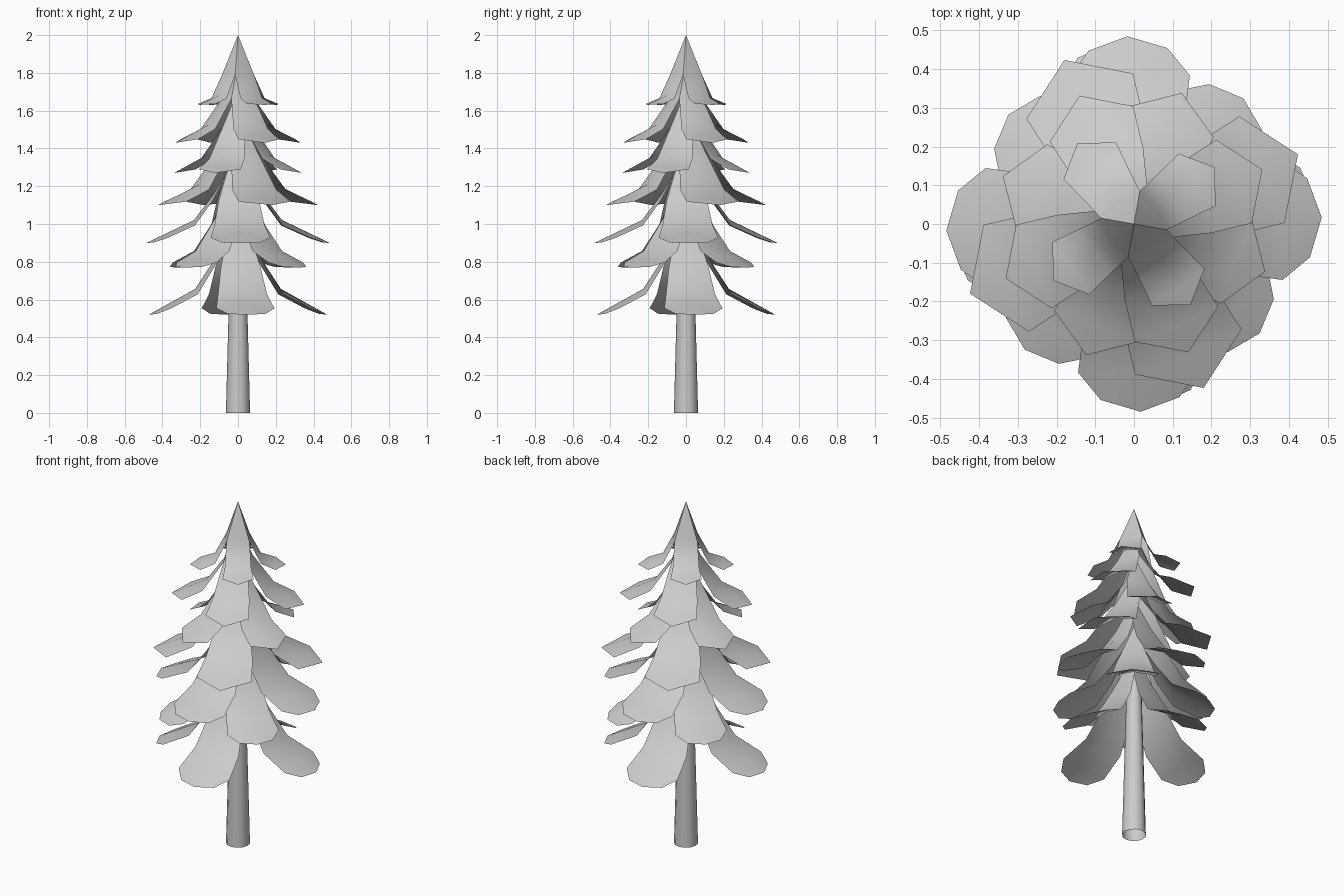
import bpy, bmesh
from math import radians, cos, sin

if "Cube" in bpy.data.objects:
    bpy.data.objects.remove(bpy.data.objects["Cube"])


def finish(name, bm, angle):
    bmesh.ops.recalc_face_normals(bm, faces=bm.faces)
    me = bpy.data.meshes.new(name)
    bm.to_mesh(me)
    bm.free()
    ob = bpy.data.objects.new(name, me)
    bpy.context.collection.objects.link(ob)
    bpy.ops.object.select_all(action='DESELECT')
    ob.select_set(True)
    bpy.context.view_layer.objects.active = ob
    bpy.ops.object.shade_smooth_by_angle(angle=radians(angle))
    return ob


def interp(pts, x):
    for (a, fa), (b, fb) in zip(pts, pts[1:]):
        if x <= b:
            return fa + (fb - fa) * (x - a) / (b - a)
    return pts[-1][1]


def foliage_tier(name, top, tip, R, turn, notch, mid, rounded):
    """Four drooping petals that merge into a small cone at the top."""
    drop = [(0, 0), (0.18, mid * 0.55), (0.48, mid), (1, 1)]
    # petal rows: distance along, half width, edge droop (fractions of R)
    root = notch * 0.707
    rows = [(root, root, 0.03)]
    if rounded:
        rows += [(0.28, 0.22, 0.05), (0.48, 0.275, 0.06),
                 (0.78, 0.325, 0.05), (0.93, 0.21, 0.03)]
    else:
        rows += [(0.48, 0.275, 0.06), (0.78, 0.325, 0.06)]
    bm = bmesh.new()
    for k in range(4):
        a = radians(turn + 90 * k)

        def vert(along, side, sag):
            x, y = along * R, side * R
            z = top - (top - tip) * interp(drop, along) - sag * R
            return bm.verts.new((x * cos(a) - y * sin(a),
                                 x * sin(a) + y * cos(a), z))
        apex = vert(0, 0, 0)
        prev = None
        for u, w, s in rows:
            row = [vert(u, -w, s), vert(u * (1.15 if prev is None else 1), 0, 0),
                   vert(u, w, s)]
            for i in range(2):
                if prev is None:
                    bm.faces.new((apex, row[i], row[i + 1]))
                else:
                    bm.faces.new((prev[i], row[i], row[i + 1], prev[i + 1]))
            prev = row
        end = vert(1, 0, 0)
        bm.faces.new((prev[0], end, prev[1]))
        bm.faces.new((prev[1], end, prev[2]))
    bmesh.ops.remove_doubles(bm, verts=bm.verts, dist=0.0005)
    finish(name, bm, 60)


# Trunk
bm = bmesh.new()
bmesh.ops.create_cone(bm, cap_ends=False, segments=12, radius1=0.064,
                      radius2=0.035, depth=1.1)
bmesh.ops.translate(bm, verts=bm.verts, vec=(0, 0, 0.55))
finish("trunk", bm, 40)

# Foliage tiers: top z, tip z, radius, turn, notch radius, mid drop, rounded
tiers = [
    (2.00, 1.63, 0.255, 35, 0.34, 0.86, False),
    (1.86, 1.43, 0.36, 23, 0.26, 0.78, False),
    (1.71, 1.27, 0.36, -20, 0.25, 0.78, False),
    (1.60, 1.10, 0.46, 23, 0.22, 0.78, False),
    (1.45, 0.90, 0.485, 2, 0.20, 0.78, True),
    (1.28, 0.77, 0.43, 49, 0.20, 0.78, True),
    (1.14, 0.52, 0.475, 6, 0.19, 0.78, True),
]
for i, t in enumerate(tiers):
    foliage_tier(f"foliage_tier_{i + 1}", *t)
